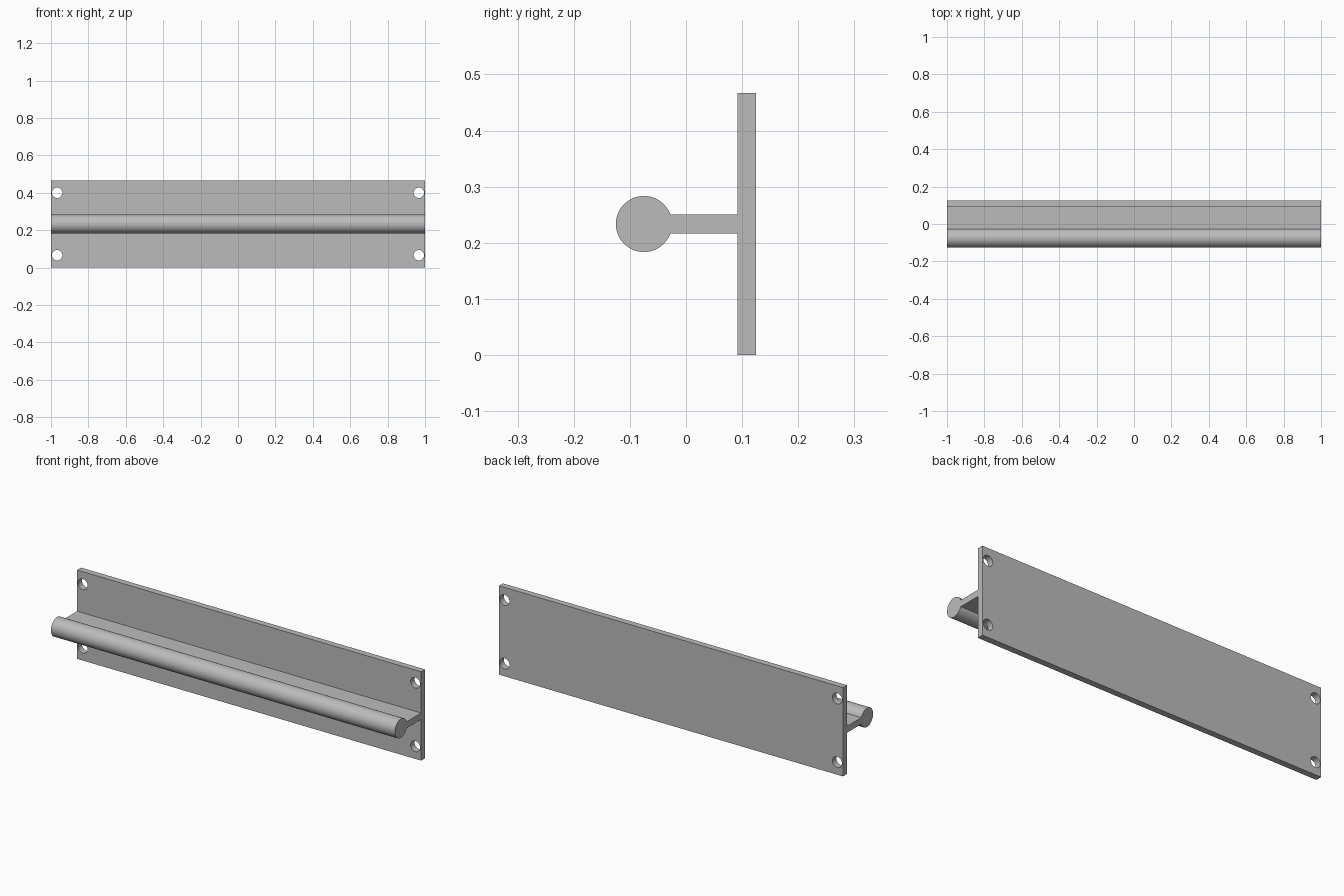
import bpy, bmesh
from math import sin, cos, asin, pi, radians
from mathutils import Matrix

cube = bpy.data.objects.get("Cube")
if cube:
    bpy.data.objects.remove(cube, do_unlink=True)

HALF = 1.0                        # half length along x
BACK, FACE = 0.125, 0.092         # plate back and front
TOP = 0.467
MID = TOP / 2
WEB = 0.017                       # half thickness of the web
ROD_Y, ROD_R = -0.075, 0.05

grey = bpy.data.materials.new("Grey metal")
grey.use_nodes = True
colour = (0.5, 0.5, 0.5, 1)
grey.diffuse_color = colour
grey.node_tree.nodes["Principled BSDF"].inputs["Base Color"].default_value = colour


def add_object(name, bm):
    mesh = bpy.data.meshes.new(name)
    bmesh.ops.recalc_face_normals(bm, faces=bm.faces)
    bm.to_mesh(mesh)
    bm.free()
    mesh.materials.append(grey)
    obj = bpy.data.objects.new(name, mesh)
    bpy.context.collection.objects.link(obj)
    return obj


# Cross-section (y, z): back plate, web and round rod in one outline
start = asin(WEB / ROD_R)
steps = 48
arc = [start + (2 * pi - 2 * start) * i / steps for i in range(steps + 1)]
profile = [(FACE, MID - WEB), (FACE, 0), (BACK, 0),
           (BACK, TOP), (FACE, TOP), (FACE, MID + WEB)]
profile += [(ROD_Y + ROD_R * cos(a), MID + ROD_R * sin(a)) for a in arc]

# Extrude the section along x
bm = bmesh.new()
section = bm.faces.new([bm.verts.new((-HALF, y, z)) for y, z in profile])
swept = bmesh.ops.extrude_face_region(bm, geom=[section], use_keep_orig=True)
verts = [v for v in swept["geom"] if isinstance(v, bmesh.types.BMVert)]
bmesh.ops.translate(bm, verts=verts, vec=(2 * HALF, 0, 0))
rail = add_object("mounting_rail", bm)

# Screw holes in the four plate corners
bm = bmesh.new()
for x in (-0.967, 0.967):
    for z in (MID - 0.167, MID + 0.167):
        place = Matrix.Translation((x, BACK, z)) @ Matrix.Rotation(pi / 2, 4, "X")
        bmesh.ops.create_cone(bm, cap_ends=True, segments=32, radius1=0.028,
                              radius2=0.028, depth=0.15, matrix=place)
cutter = add_object("screw_hole_cutter", bm)
cutter.hide_render = True

cut = rail.modifiers.new("Screw holes", "BOOLEAN")
cut.object = cutter
cut.solver = "EXACT"
bpy.ops.object.select_all(action="DESELECT")
rail.select_set(True)
bpy.context.view_layer.objects.active = rail
bpy.ops.object.modifier_apply(modifier=cut.name)
bpy.data.objects.remove(cutter, do_unlink=True)
bpy.ops.object.shade_smooth_by_angle(angle=radians(30))
